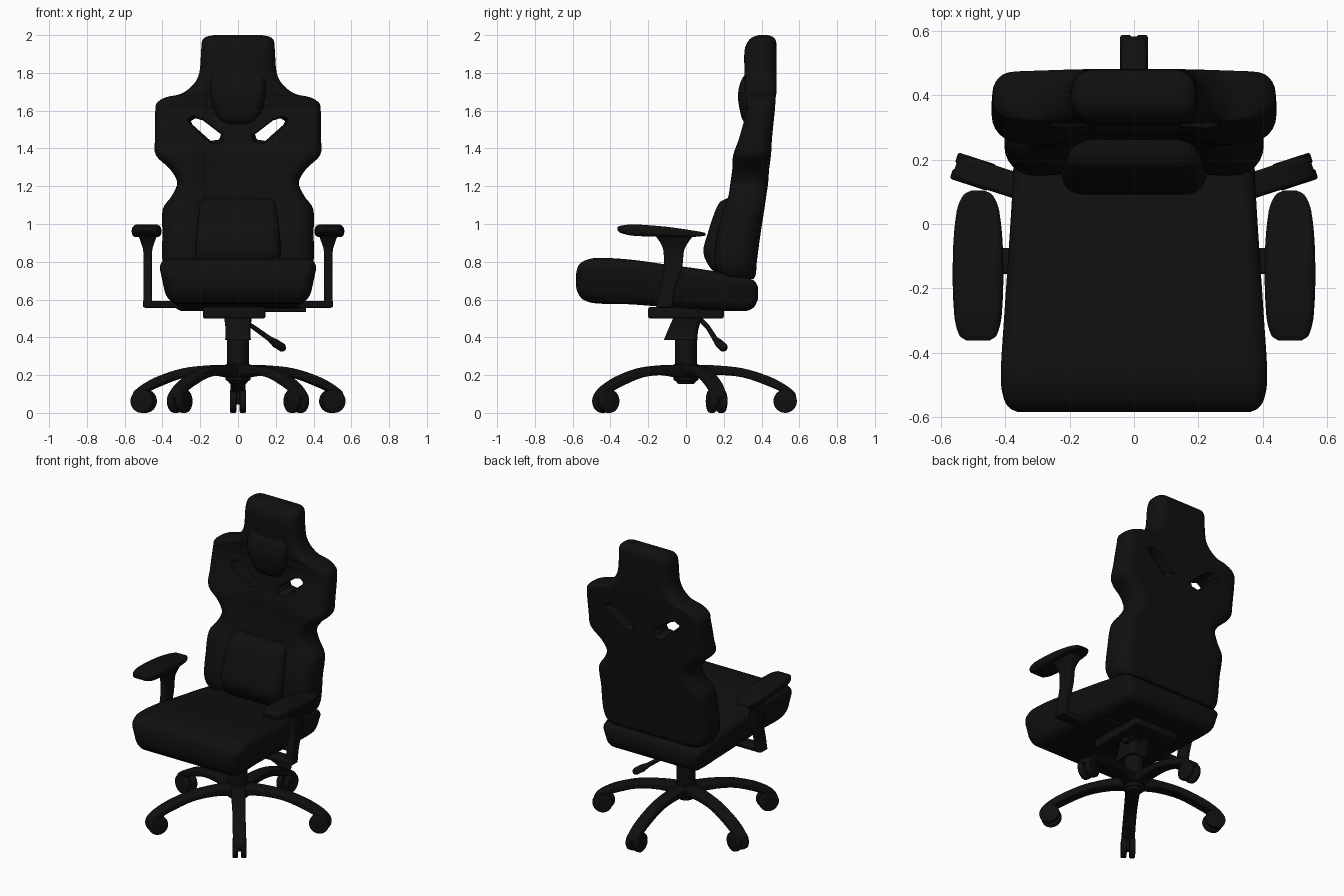
import bpy, bmesh, math
from mathutils import Vector

if "Cube" in bpy.data.objects:
    bpy.data.objects.remove(bpy.data.objects["Cube"])

black = bpy.data.materials.new("black")
black.diffuse_color = (0.005, 0.005, 0.005, 1)
black.use_nodes = True
black.node_tree.nodes["Principled BSDF"].inputs["Base Color"].default_value = black.diffuse_color


def finish(ob, angle=50):
    ob.data.materials.append(black)
    bpy.ops.object.select_all(action='DESELECT')
    ob.select_set(True)
    bpy.context.view_layer.objects.active = ob
    bpy.ops.object.shade_smooth_by_angle(angle=math.radians(angle))
    return ob


def new_object(name, bm):
    bmesh.ops.recalc_face_normals(bm, faces=bm.faces[:])
    me = bpy.data.meshes.new(name)
    bm.to_mesh(me)
    bm.free()
    ob = bpy.data.objects.new(name, me)
    bpy.context.collection.objects.link(ob)
    return ob


def smooth_rows(rows, k):
    """Smooth curve through the rows, spaced by chord length."""
    p = [Vector(r) for r in rows]
    t = [0.0]
    for a, b in zip(p, p[1:]):
        t.append(t[-1] + (b - a).length)
    n = len(p)
    m = []
    for i in range(n):
        a, b = max(i - 1, 0), min(i + 1, n - 1)
        m.append((p[b] - p[a]) / (t[b] - t[a]))
    out = []
    for i in range(n - 1):
        h = t[i + 1] - t[i]
        for j in range(k):
            s = j / k
            out.append(p[i] * (2*s**3 - 3*s**2 + 1) + m[i] * h * (s**3 - 2*s**2 + s)
                       + p[i + 1] * (3*s**2 - 2*s**3) + m[i + 1] * h * (s**3 - s**2))
    return out + [p[-1]]


def section(w, lo, hi, dish, rnd, taper):
    """Rounded rectangle, optionally hollowed on the low side or tapered."""
    r = min(w, (hi - lo) / 2) * rnd
    pts = []
    for cx, cy, a0 in ((w - r, lo + r, -90), (w - r, hi - r, 0),
                       (r - w, hi - r, 90), (r - w, lo + r, 180)):
        for i in range(7):
            a = math.radians(a0 + 15 * i)
            pts.append((cx + r * math.cos(a), cy + r * math.sin(a)))
        if a0 in (0, 180):
            sg = -1 if a0 == 0 else 1
            pts += [(sg * (w - r) * (i / 8 - 1), pts[-1][1]) for i in range(1, 16)]
    res = []
    for u, v in pts:
        f = (hi - v) / (hi - lo)
        e = min(max((abs(u) - 0.13) / 0.12, 0), 1)
        res.append((u * (1 - taper * f), v + dish * f * (1 - e * e * (3 - 2 * e))))
    return res


def loft(name, rows, axis, x=0, rnd=0.8, taper=0, k=4):
    """Rows: station, half width, low, high[, dish]; stations run along axis."""
    bm = bmesh.new()
    rings = []
    for row in smooth_rows([tuple(r) + (0,) * (5 - len(r)) for r in rows], k):
        s, w, lo, hi, dish = row
        rings.append([bm.verts.new((x + u, v, s) if axis == 'Z' else (x + u, s, v))
                      for u, v in section(w, lo, hi, dish, rnd, taper)])
    for a, b in zip(rings, rings[1:]):
        for i in range(len(a)):
            j = (i + 1) % len(a)
            bm.faces.new((a[i], a[j], b[j], b[i]))
    bm.faces.new(rings[0])
    bm.faces.new(rings[-1])
    return finish(new_object(name, bm))


def box(name, loc, size, bevel=0.01):
    bm = bmesh.new()
    bmesh.ops.create_cube(bm, size=1)
    bmesh.ops.scale(bm, vec=size, verts=bm.verts[:])
    bmesh.ops.bevel(bm, geom=bm.edges[:], offset=bevel, segments=3, affect='EDGES', profile=0.5)
    ob = new_object(name, bm)
    ob.location = loc
    return finish(ob)


def cylinder(name, loc, r1, r2, depth, along_x=False, bevel=0.008):
    bm = bmesh.new()
    bmesh.ops.create_cone(bm, cap_ends=True, segments=32, radius1=r1, radius2=r2, depth=depth)
    rims = [e for e in bm.edges if abs(e.verts[0].co.z - e.verts[1].co.z) < 1e-5]
    bmesh.ops.bevel(bm, geom=rims, offset=bevel, segments=3, affect='EDGES', profile=0.5)
    ob = new_object(name, bm)
    ob.location = loc
    if along_x:
        ob.rotation_euler.y = math.pi / 2
    return finish(ob)


def rod(name, pts, depth):
    """Tube through points (x, y, z, radius factor)."""
    cu = bpy.data.curves.new(name, 'CURVE')
    cu.dimensions = '3D'
    cu.bevel_depth = depth
    cu.use_fill_caps = True
    sp = cu.splines.new('POLY')
    sp.points.add(len(pts) - 1)
    for q, (x, y, z, r) in zip(sp.points, pts):
        q.co = (x, y, z, 1)
        q.radius = r
    cu.materials.append(black)
    ob = bpy.data.objects.new(name, cu)
    bpy.context.collection.objects.link(ob)


# Seat cushion
loft("seat", [(-.583, .37, .67, .73), (-.572, .395, .635, .775), (-.545, .415, .60, .802),
              (-.48, .426, .58, .82), (-.3, .416, .575, .812), (-.1, .402, .56, .785),
              (.12, .388, .545, .755), (.32, .38, .54, .715), (.36, .372, .56, .70),
              (.38, .35, .60, .67)], 'Y', rnd=0.55, taper=0.12)

# Backrest with shoulder wings and head section
back = loft("backrest", [
    (.71, .34, .20, .36, .02), (.735, .375, .17, .37, .03), (.80, .40, .15, .375, .05),
    (.95, .40, .165, .395, .05), (1.08, .398, .20, .415, .05), (1.15, .35, .225, .425, .04),
    (1.22, .322, .235, .435, .04), (1.29, .36, .245, .44, .04), (1.365, .435, .25, .45, .04),
    (1.45, .44, .28, .455, .03), (1.60, .438, .32, .47, .01), (1.64, .43, .32, .473),
    (1.67, .385, .32, .475), (1.69, .30, .315, .478), (1.74, .235, .312, .48),
    (1.80, .205, .31, .48), (1.92, .195, .31, .48), (1.97, .19, .33, .476),
    (1.99, .17, .355, .46), (2.0, .13, .385, .435)], 'Z')

# Flared slots cut through the backrest
slot = [(-.25, 1.545), (-.225, 1.56), (-.185, 1.548), (-.09, 1.475), (-.10, 1.447),
        (-.145, 1.44), (-.24, 1.525)]
for side in (1, -1):
    bm = bmesh.new()
    rings = [[bm.verts.new((side * (-.17 + (x + .17) * f), y, 1.5 + (z - 1.5) * f))
              for x, z in slot] for y, f in ((.2, 1.7), (.37, 1), (.42, 1), (.52, 1.8))]
    for a, b in zip(rings, rings[1:]):
        for i in range(7):
            j = (i + 1) % 7
            bm.faces.new((a[i], a[j], b[j], b[i]))
    bm.faces.new(rings[0])
    bm.faces.new(rings[-1])
    cutter = new_object("slot_cutter", bm)
    cutter.hide_render = True
    cutter.hide_set(True)
    cut = back.modifiers.new("slot", 'BOOLEAN')
    cut.operation = 'DIFFERENCE'
    cut.solver = 'EXACT'
    cut.object = cutter

# Head and lumbar pillows
loft("head_pillow", [(1.53, .05, .32, .36), (1.55, .09, .30, .38), (1.60, .125, .285, .40),
                     (1.68, .145, .275, .40), (1.75, .15, .288, .40), (1.79, .145, .31, .40)], 'Z')
loft("lumbar_pillow", [(.74, .18, .17, .26), (.765, .21, .13, .29), (.85, .225, .092, .30),
                       (.95, .22, .115, .30), (1.07, .205, .155, .30), (1.115, .195, .18, .30),
                       (1.135, .17, .215, .29)], 'Z', rnd=0.6)

# Armrests: pad, post and bracket on each side
for side, tag in ((-1, "left"), (1, "right")):
    loft(tag + "_arm_pad", [(-.362, .035, .966, .984), (-.345, .058, .952, .991),
                            (-.28, .074, .938, .998), (-.1, .078, .932, .985),
                            (.04, .066, .932, .965), (.09, .045, .936, .956),
                            (.104, .02, .94, .95)], 'Y', x=side * .484)
    loft(tag + "_arm_post", [(.56, .024, -.157, -.075), (.65, .023, -.14, -.06),
                             (.76, .022, -.118, -.022), (.86, .024, -.12, -.01),
                             (.90, .035, -.135, .01), (.94, .05, -.165, .04)],
         'Z', x=side * .478, rnd=0.5)
    box(tag + "_arm_bracket", (side * .3, -.115, .574), (.40, .08, .036))

# Tilt mechanism, levers and gas column
box("mechanism_plate", (-.02, 0, .53), (.33, .40, .06))
loft("mechanism_housing", [(.385, .068, -.118, .06), (.44, .066, -.095, .065),
                           (.52, .075, -.06, .09)], 'Z', rnd=0.4)
rod("tilt_lever", [(.02, .08, .49, .6), (.08, .115, .455, .6), (.17, .155, .39, .7),
                   (.20, .175, .368, 1.1), (.235, .20, .345, 1.1), (.247, .207, .337, .6)], .021)
rod("height_lever", [(.1, .06, .545, 1), (.36, .06, .545, 1)], .01)
cylinder("gas_column", (0, 0, .31), .058, .058, .24)
cylinder("base_hub", (0, 0, .215), .066, .066, .09)
cylinder("hub_cap", (0, 0, .168), .045, .06, .03)

# Five-star base: one leg with twin-wheel caster, repeated
parts = [loft("base_leg", [(.02, .045, .18, .255), (.15, .043, .20, .252), (.3, .04, .188, .236),
                           (.44, .04, .14, .193), (.52, .04, .105, .152), (.57, .034, .08, .115),
                           (.582, .02, .08, .095)], 'Y', rnd=0.6),
         cylinder("caster_wheel_a", (-.026, .525, .062), .062, .062, .034, True),
         cylinder("caster_wheel_b", (.026, .525, .062), .062, .062, .034, True),
         box("caster_axle", (0, .525, .075), (.03, .05, .06))]
bpy.context.view_layer.update()
for ob in parts:
    ob.data.transform(ob.matrix_world)
    ob.location = (0, 0, 0)
    ob.rotation_euler = (0, 0, 0)
    for i in range(1, 5):
        c = ob.copy()
        c.name = f"{ob.name}_{i}"
        c.rotation_euler.z = math.radians(72 * i)
        bpy.context.collection.objects.link(c)
